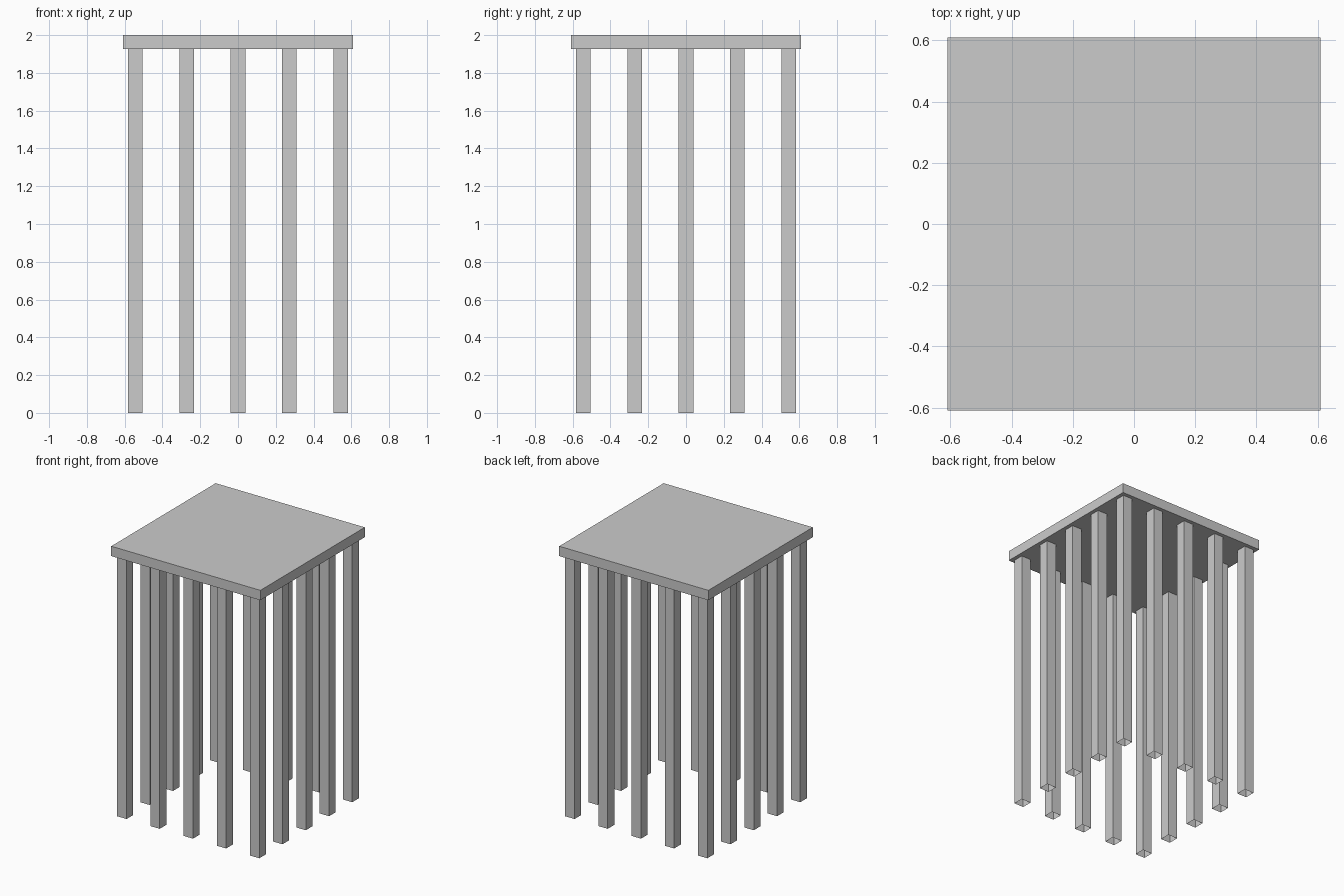
import bpy, bmesh
from mathutils import Matrix

if "Cube" in bpy.data.objects:
    bpy.data.objects.remove(bpy.data.objects["Cube"])

TOP, UNDER = 2.0, 1.927      # slab heights
HALF = 0.61                  # slab half width
LEG = 0.077                  # leg thickness
STEPS = [-0.543, -0.272, 0.0, 0.272, 0.543]


def box(name, x, y, z0, z1, width, open_ends=False):
    bm = bmesh.new()
    bmesh.ops.create_cube(bm, size=1, matrix=Matrix.Diagonal((width, width, z1 - z0, 1)))
    if open_ends:
        bm.normal_update()
        caps = [f for f in bm.faces if abs(f.normal.z) > 0.9]
        bmesh.ops.delete(bm, geom=caps, context='FACES_ONLY')
    mesh = bpy.data.meshes.new(name)
    bm.to_mesh(mesh)
    bm.free()
    obj = bpy.data.objects.new(name, mesh)
    obj.location = (x, y, (z0 + z1) / 2)
    bpy.context.collection.objects.link(obj)
    return obj


# Square slab on top
box("top_slab", 0, 0, UNDER, TOP, 2 * HALF)

# Ring of sixteen hollow legs, open at the foot, along the perimeter
edge = STEPS[-1]
for x in STEPS:
    for y in STEPS:
        if max(abs(x), abs(y)) == edge:
            box("leg", x, y, 0, UNDER, LEG, open_ends=True)
